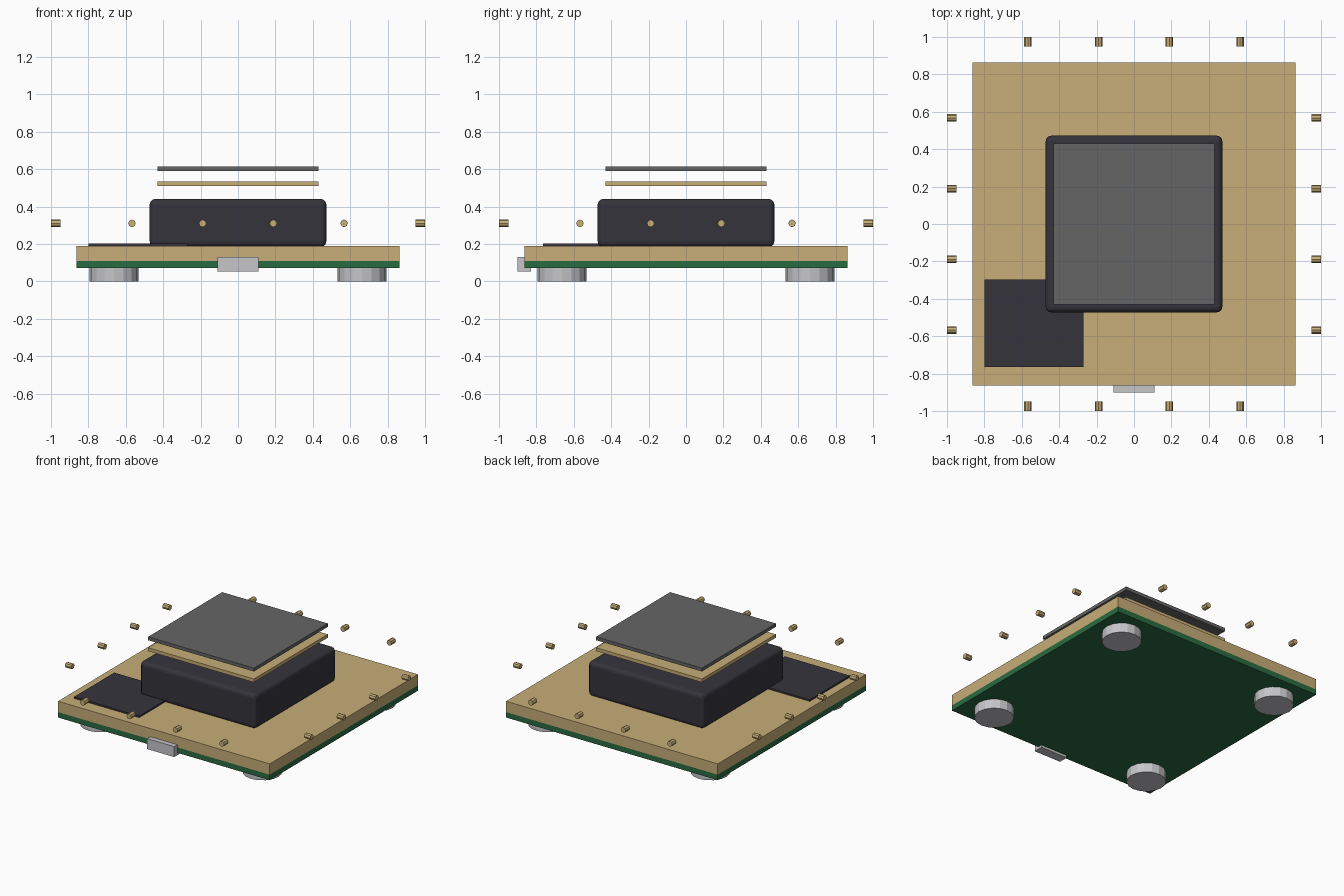
import bpy
import math

if "Cube" in bpy.data.objects:
    bpy.data.objects.remove(bpy.data.objects["Cube"])


def material(name, hex_rgb):
    def linear(c):
        c /= 255
        return c / 12.92 if c <= 0.04045 else ((c + 0.055) / 1.055) ** 2.4
    m = bpy.data.materials.new(name)
    m.diffuse_color = [linear((hex_rgb >> s) & 255) for s in (16, 8, 0)] + [1]
    m.use_nodes = True
    m.node_tree.nodes["Principled BSDF"].inputs["Base Color"].default_value = m.diffuse_color
    return m


TAN = material("tan", 0xC8AE78)
GREEN = material("green", 0x2A6B42)
BLACK = material("charcoal", 0x36343C)
GREY = material("mid_grey", 0x656565)
SILVER = material("silver", 0xC6C6CA)


def box(name, x, y, z, mat):
    """Box given as (min, max) on each axis."""
    mid = [(a + b) / 2 for a, b in (x, y, z)]
    bpy.ops.mesh.primitive_cube_add(size=1, location=mid)
    ob = bpy.context.object
    ob.name = name
    ob.scale = [b - a for a, b in (x, y, z)]
    bpy.ops.object.transform_apply(location=False, rotation=False, scale=True)
    ob.data.materials.append(mat)
    return ob


def cylinder(name, sides, radius, depth, loc, mat, rot=(0, 0, 0)):
    bpy.ops.mesh.primitive_cylinder_add(vertices=sides, radius=radius, depth=depth,
                                        location=loc, rotation=rot)
    ob = bpy.context.object
    ob.name = name
    ob.data.materials.append(mat)
    return ob


# Stacked base: circuit board under a tan slab
W = (-0.863, 0.863)
box("circuit_board", W, W, (0.07, 0.11), GREEN)
box("base_slab", W, W, (0.11, 0.19), TAN)

# Thin dark pad on the front left of the slab
box("corner_pad", (-0.80, -0.27), (-0.765, -0.298), (0.185, 0.202), BLACK)

# Rounded central housing
H = (-0.472, 0.472)
housing = box("housing", H, H, (0.185, 0.44), BLACK)
bevel = housing.modifiers.new("rounded_edges", 'BEVEL')
bevel.width = 0.028
bevel.segments = 3

# Floating plates above the housing
P = (-0.431, 0.431)
box("lower_plate", P, P, (0.51, 0.535), TAN)
box("upper_plate", P, P, (0.59, 0.615), GREY)

# Socket on the front edge
box("front_socket", (-0.11, 0.11), (-0.9, -0.83), (0.053, 0.13), SILVER)

# Four round feet
for sx in (-1, 1):
    for sy in (-1, 1):
        cylinder("foot", 16, 0.132, 0.072, (0.663 * sx, 0.663 * sy, 0.036), SILVER)

# Ring of floating pins, four per side, pointing inwards
for t in (-0.567, -0.189, 0.189, 0.567):
    for s in (-1, 1):
        cylinder("pin", 8, 0.02, 0.05, (t, 0.975 * s, 0.31), TAN, (math.pi / 2, 0, 0))
        cylinder("pin", 8, 0.02, 0.05, (0.975 * s, t, 0.31), TAN, (0, math.pi / 2, 0))
